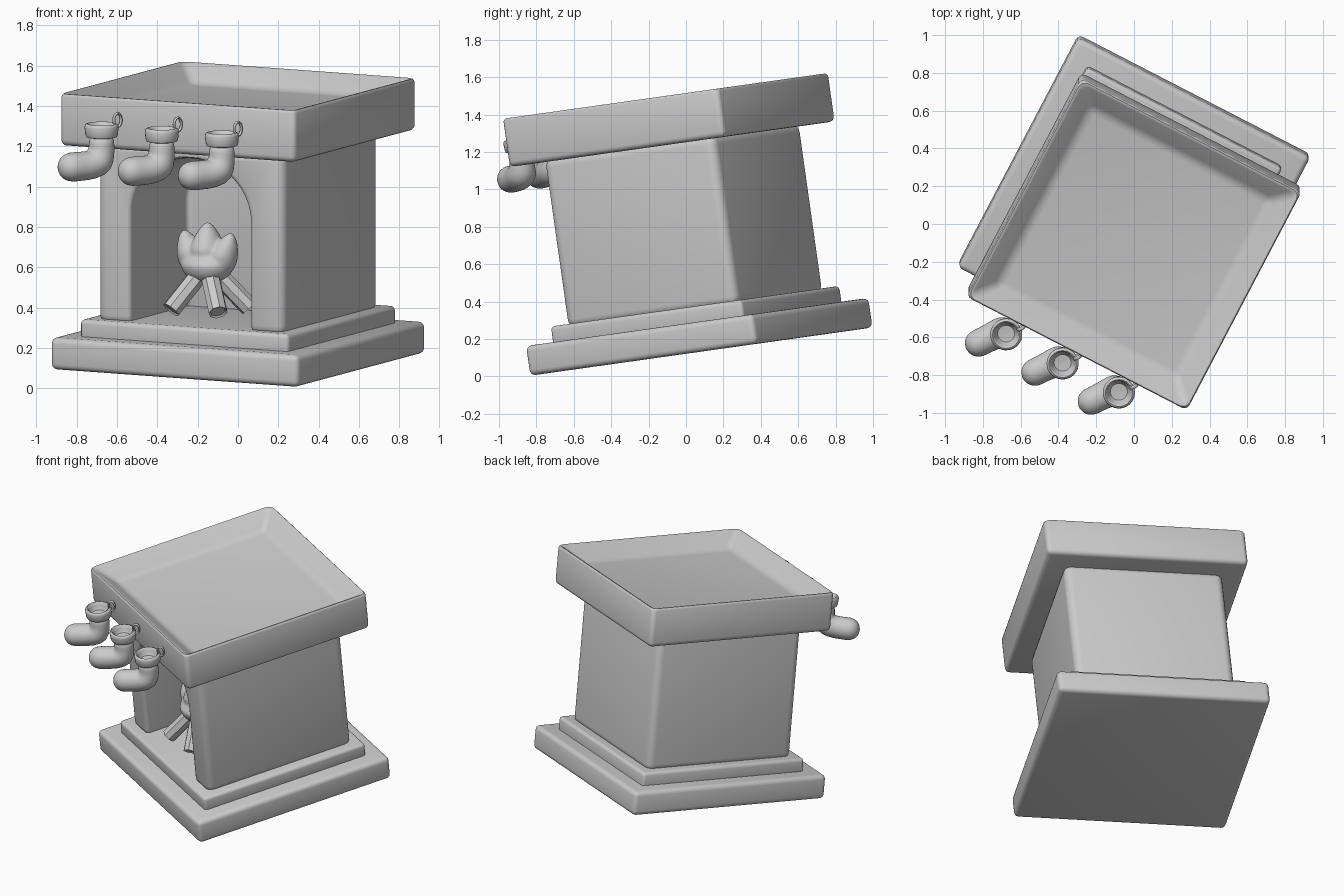
import bpy, bmesh
from math import sin, cos, pi, radians
from mathutils import Matrix, Vector

if "Cube" in bpy.data.objects:
    bpy.data.objects.remove(bpy.data.objects["Cube"])

# whole model is leaned forward and turned on its vertical axis
FRAME = (Matrix.Rotation(radians(8), 4, 'X') @ Matrix.Translation((0, .1, .12))
         @ Matrix.Rotation(radians(-27.5), 4, 'Z'))


def make(name, bm, local=Matrix()):
    bmesh.ops.recalc_face_normals(bm, faces=bm.faces[:])
    me = bpy.data.meshes.new(name)
    bm.to_mesh(me)
    bm.free()
    ob = bpy.data.objects.new(name, me)
    bpy.context.collection.objects.link(ob)
    ob.matrix_world = FRAME @ local
    return ob


def bevel(ob, width, segments=4):
    m = ob.modifiers.new("bevel", 'BEVEL')
    m.width, m.segments, m.limit_method, m.angle_limit = width, segments, 'ANGLE', radians(40)


def finish(ob, angle=35):
    # bake modifiers, then smooth shading with sharp edges kept
    bpy.context.view_layer.update()
    dg = bpy.context.evaluated_depsgraph_get()
    me = bpy.data.meshes.new_from_object(ob.evaluated_get(dg))
    ob.modifiers.clear()
    ob.data = me
    bpy.ops.object.select_all(action='DESELECT')
    ob.select_set(True)
    bpy.context.view_layer.objects.active = ob
    bpy.ops.object.shade_smooth_by_angle(angle=radians(angle))


def box(side, w0, w1):
    bm = bmesh.new()
    bmesh.ops.create_cube(bm, size=1, matrix=Matrix.Translation((0, 0, (w0 + w1) / 2))
                          @ Matrix.Diagonal((side, side, w1 - w0, 1)))
    return bm


def skin(bm, rings, cap=True):
    # quads between successive rings of points
    vs = [[bm.verts.new(p) for p in r] for r in rings]
    n = len(vs[0])
    for a, b in zip(vs, vs[1:]):
        for i in range(n):
            bm.faces.new((a[i], a[(i + 1) % n], b[(i + 1) % n], b[i]))
    if cap:
        bm.faces.new(vs[0])
        bm.faces.new(vs[-1])


# stepped base
for name, side, w0, w1, b in (("base_slab", 1.385, 0, .16, .03), ("base_step", 1.165, .14, .245, .022)):
    ob = make(name, box(side, w0, w1))
    bevel(ob, b)
    finish(ob)

# body with arched hearth opening
body = make("body", box(1.04, .22, 1.14))
bevel(body, .05, 5)
HALF, SPRING, RISE = .335, .78, .30
outline = [(-HALF, .1)] + [(-HALF * cos(pi * i / 28), SPRING + RISE * sin(pi * i / 28))
                           for i in range(29)] + [(HALF, .1)]
bm = bmesh.new()
skin(bm, [[(u, v, w) for u, w in outline] for v in (-.8, .10)])
cutter = make("hearth_cutter", bm)
cutter.hide_render = True
m = body.modifiers.new("hearth", 'BOOLEAN')
m.operation, m.object, m.solver = 'DIFFERENCE', cutter, 'EXACT'
bevel(body, .025, 3)
finish(body)
bpy.data.objects.remove(cutter)

# mantel slab with sunken top
bm = box(1.315, 1.12, 1.395)
top = max(bm.faces, key=lambda f: f.calc_center_median().z)
bmesh.ops.inset_region(bm, faces=[top], thickness=.175)
bmesh.ops.translate(bm, verts=top.verts[:], vec=(0, 0, -.11))
mantel = make("mantel", bm)
bevel(mantel, .03)
finish(mantel)

# leaning logs
FU, FV = -.03, -.27
for i, ang in enumerate((-122, -48, 22)):
    a = radians(ang)
    foot = Vector((FU + .21 * cos(a), FV + .21 * sin(a), .305))
    head = Vector((FU + .02 * cos(a), FV + .02 * sin(a), .50))
    d = head - foot
    bm = bmesh.new()
    bmesh.ops.create_cone(bm, cap_ends=True, segments=8, radius1=.048, radius2=.048, depth=d.length)
    end = min(bm.faces, key=lambda f: f.calc_center_median().z)
    bmesh.ops.inset_region(bm, faces=[end], thickness=.01)
    bmesh.ops.translate(bm, verts=end.verts[:], vec=(0, 0, .008))
    log = make(f"log_{i + 1}", bm, Matrix.Translation((foot + head) / 2)
               @ d.to_track_quat('Z', 'Y').to_matrix().to_4x4())
    finish(log, 30)

# flame: overlapping rounded tongues fused together
bm = bmesh.new()
for u, w, ru, rv, rw, lean in ((0, .525, .135, .125, .105, 0), (0, .60, .085, .10, .13, 0),
                               (-.085, .575, .075, .08, .11, -.045), (.085, .575, .075, .08, .11, .045)):
    vs = bmesh.ops.create_uvsphere(bm, u_segments=24, v_segments=16, radius=1)["verts"]
    for v in vs:
        t = max(v.co.z, 0)
        k = 1 - .4 * t
        v.co = (FU + u + v.co.x * ru * k + lean * t, FV + v.co.y * rv * k, w + v.co.z * rw)
flame = make("flame", bm)
r = flame.modifiers.new("fuse", 'REMESH')
r.mode, r.voxel_size = 'VOXEL', .01
s = flame.modifiers.new("soften", 'SMOOTH')
s.factor, s.iterations = .5, 5
finish(flame, 80)

# stockings: local x towards the toe, z up, origin at cuff top
CUFF = ((.002, -.05), (.045, -.047), (.06, -.025), (.064, -.006), (.072, 0), (.081, -.004),
        (.085, -.016), (.081, -.055), (.076, -.066), (.058, -.07))
# centre x, centre z, tilt, radius
SOCK = ((0, -.055, 0, .06), (0, -.10, 0, .064), (0, -.14, 10, .066), (.015, -.188, 40, .083),
        (.065, -.205, 70, .077), (.12, -.207, 90, .072), (.17, -.207, 90, .075),
        (.205, -.207, 90, .063), (.228, -.207, 90, .038), (.236, -.207, 90, .004))
N = 24
ring = [2 * pi * i / N for i in range(N)]
for i, u in enumerate((-.37, -.033, .303)):
    place = Matrix.Translation((u, -.755, 1.262)) @ Matrix.Rotation(radians(-126), 4, 'Z')

    bm = bmesh.new()
    skin(bm, [[(x + q * cos(a) * cos(radians(t)), q * sin(a), z + q * cos(a) * sin(radians(t)))
               for a in ring] for x, z, t, q in SOCK])
    sock = make(f"stocking_{i + 1}", bm, place)
    sock.modifiers.new("round", 'SUBSURF').levels = 1
    finish(sock, 60)

    bm = bmesh.new()
    skin(bm, [[(q * cos(a), q * sin(a), z) for a in ring] for q, z in CUFF])
    finish(make(f"stocking_cuff_{i + 1}", bm, place), 50)

    # hanging loop behind the cuff
    bm = bmesh.new()
    rings = []
    for j in range(17):
        b = 2 * pi * j / 16
        rings.append([(-.088 + (.02 + .006 * cos(c)) * cos(b), .01 * sin(c),
                       .012 + (.034 + .006 * cos(c)) * sin(b))
                      for c in (2 * pi * k / 8 for k in range(8))])
    skin(bm, rings, cap=False)
    bmesh.ops.remove_doubles(bm, verts=bm.verts[:], dist=1e-5)
    finish(make(f"stocking_loop_{i + 1}", bm, place), 60)
